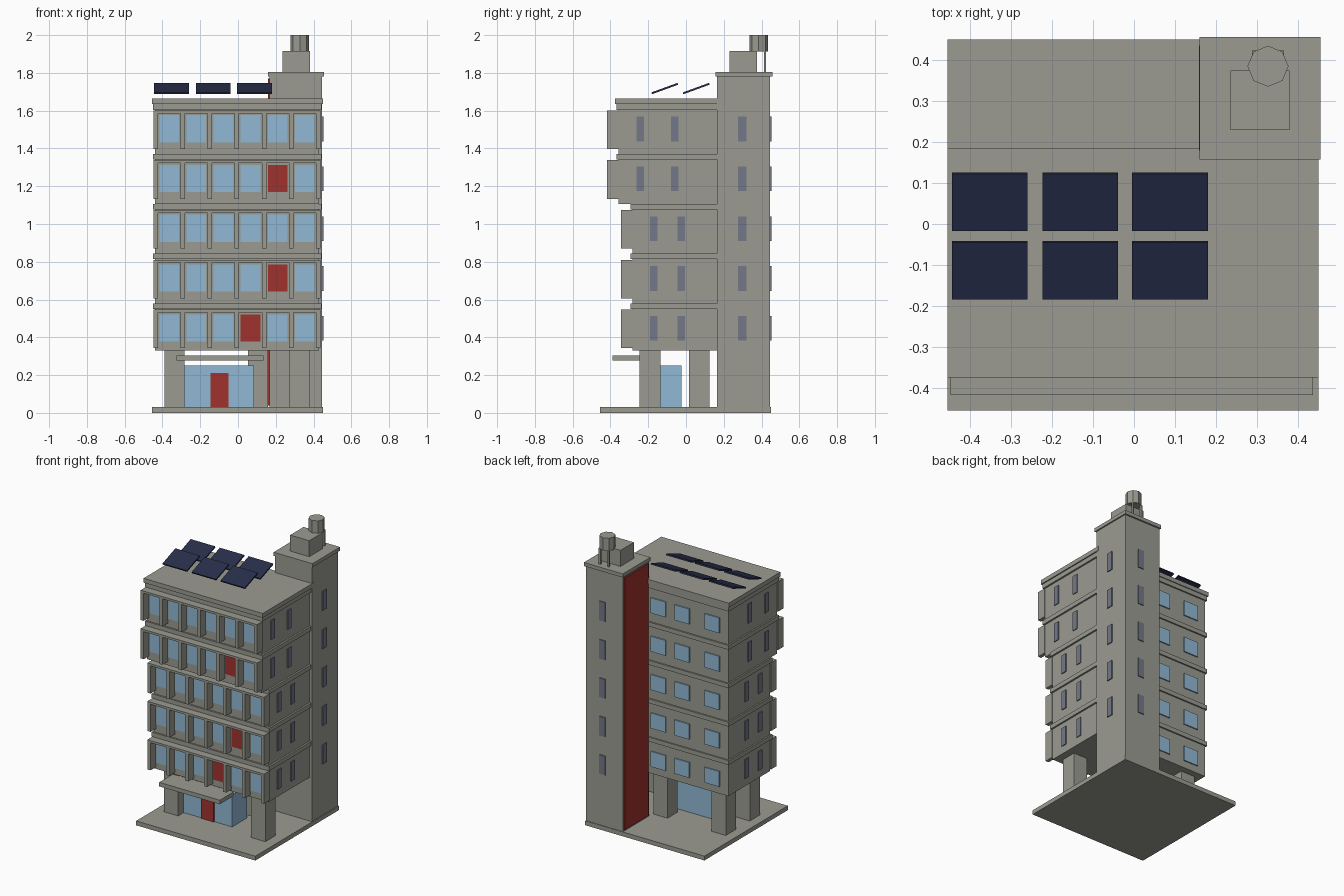
import bpy, bmesh, math
from mathutils import Matrix, Vector

if "Cube" in bpy.data.objects:
    bpy.data.objects.remove(bpy.data.objects["Cube"])


def material(name, rgb):
    m = bpy.data.materials.new(name)
    m.diffuse_color = (*rgb, 1)
    m.use_nodes = True
    m.node_tree.nodes["Principled BSDF"].inputs["Base Color"].default_value = m.diffuse_color
    return m


CONCRETE = material("concrete", (0.33, 0.33, 0.29))
GLASS = material("light blue glass", (0.284, 0.485, 0.66))
RED = material("red panel", (0.352, 0.032, 0.026))
NAVY = material("navy solar", (0.021, 0.027, 0.069))
SLATE = material("slate glass", (0.171, 0.188, 0.242))


def finish(name, bm, mat):
    me = bpy.data.meshes.new(name)
    bm.to_mesh(me)
    bm.free()
    me.materials.append(mat)
    ob = bpy.data.objects.new(name, me)
    bpy.context.collection.objects.link(ob)
    return ob


def part(name, mat, boxes):
    """One object made of boxes given as (x0, x1, y0, y1, z0, z1)."""
    bm = bmesh.new()
    for x0, x1, y0, y1, z0, z1 in boxes:
        mid = Vector((x0 + x1, y0 + y1, z0 + z1)) / 2
        size = Matrix.Diagonal((x1 - x0, y1 - y0, z1 - z0, 1))
        bmesh.ops.create_cube(bm, size=1, matrix=Matrix.Translation(mid) @ size)
    return finish(name, bm, mat)


# Ground slab and supporting pillars
part("base_slab", CONCRETE, [(-0.455, 0.45, -0.455, 0.45, 0, 0.03)])
part("pillars", CONCRETE, [(x, x + 0.107, y, y + 0.11, 0.03, 0.33)
     for x, y in ((-0.39, -0.245), (0.272, -0.245), (-0.39, 0.015), (0.053, 0.015))])

# Entrance lobby
part("lobby_glass", GLASS, [(-0.285, 0.085, -0.185, -0.025, 0.03, 0.25)])
part("lobby_door", RED, [(-0.145, -0.05, -0.192, -0.184, 0.03, 0.21)])
part("entrance_canopy", CONCRETE, [(-0.325, 0.135, -0.39, -0.24, 0.277, 0.305)])

# Storeys: body, ledge, front fins, windows on every side
X0, X1, BACK = -0.44, 0.43, 0.17
PITCH, CELL = 0.2635, 0.1435
bodies, ledges, fins, headers, frames = [], [], [], [], []
panes, red_panes, side_panes, back_frames = [], [], [], []
red_cells = {(0, 3), (1, 4), (3, 4)}
for i in range(5):
    z = 0.33 + PITCH * i
    upper = i > 2
    front = -0.357 if upper else -0.283
    bottom = z if i == 0 else z - 0.0135
    bodies.append((X0, X1, front, BACK, bottom, z + 0.22))
    if i < 4:
        ledges.append((X0 - 0.01, X1 + 0.012, front - 0.011, 0.18, z + 0.22, z + 0.25))
    tip = front - 0.06
    for k in range(7):
        x = -0.436 + CELL * k
        fins.append((x - 0.012, x + 0.012, tip, front, z + 0.013, z + 0.217))
    headers.append((-0.447, 0.437, tip, front, z + 0.202, z + 0.217))
    for k in range(6):
        x = -0.364 + CELL * k
        frames.append((x - 0.059, x + 0.059, front - 0.006, front, z + 0.04, z + 0.2))
        pane = (x - 0.052, x + 0.052, front - 0.009, front, z + 0.048, z + 0.192)
        (red_panes if (i, k) in red_cells else panes).append(pane)
    # Narrow windows on both flanks
    for y in ((-0.243, -0.06) if upper else (-0.17, -0.024)):
        for x in (X0, X1):
            side_panes.append((x - 0.006, x + 0.006, y - 0.02, y + 0.02, z + 0.053, z + 0.184))
    # Stair tower windows, right and rear
    side_panes.append((0.44, 0.452, 0.275, 0.32, z + 0.053, z + 0.184))
    side_panes.append((0.298, 0.343, 0.44, 0.452, z + 0.053, z + 0.184))
    # Wide rear windows
    for x in (-0.32, -0.092, 0.088):
        panes.append((x - 0.056, x + 0.056, BACK, BACK + 0.008, z + 0.05, z + 0.155))

part("storey_bodies", CONCRETE, bodies)
part("floor_ledges", CONCRETE, ledges)
part("front_fins", CONCRETE, fins)
part("front_headers", CONCRETE, headers)
part("window_frames", CONCRETE, frames)
part("window_panes", GLASS, panes)
part("red_window_panels", RED, red_panes)
part("narrow_windows", SLATE, side_panes)

# Roof
part("roof_slab", CONCRETE, [(-0.45, 0.442, -0.367, 0.18, 1.604, 1.635),
                             (-0.455, 0.45, -0.375, 0.186, 1.635, 1.665)])

# Stair tower with red side wall
part("stair_tower", CONCRETE, [(0.166, 0.446, 0.163, 0.446, 0.03, 1.78)])
part("tower_cap", CONCRETE, [(0.16, 0.455, 0.157, 0.457, 1.78, 1.805)])
part("tower_red_wall", RED, [(0.159, 0.167, 0.18, 0.436, 0.04, 1.77)])
part("machine_room", CONCRETE, [(0.235, 0.38, 0.23, 0.375, 1.805, 1.915)])

# Water tank on legs
bm = bmesh.new()
bmesh.ops.create_cone(bm, cap_ends=True, segments=8, radius1=0.05, radius2=0.05, depth=0.087,
                      matrix=Matrix.Translation((0.327, 0.385, 1.9565)))
finish("water_tank", bm, CONCRETE)
part("tank_legs", CONCRETE, [(x - 0.006, x + 0.006, y - 0.006, y + 0.006, 1.805, 1.915)
     for x in (0.294, 0.36) for y in (0.352, 0.418)])

# Tilted solar panels in two rows
for row, y in enumerate((-0.1125, 0.054)):
    for col, x in enumerate((-0.352, -0.131, 0.088)):
        panel = part(f"solar_panel_{row}_{col}", NAVY,
                     [(-0.0925, 0.0925, -0.074, 0.074, -0.005, 0.005)])
        panel.location = (x, y, 1.717)
        panel.rotation_euler.x = math.radians(20)
